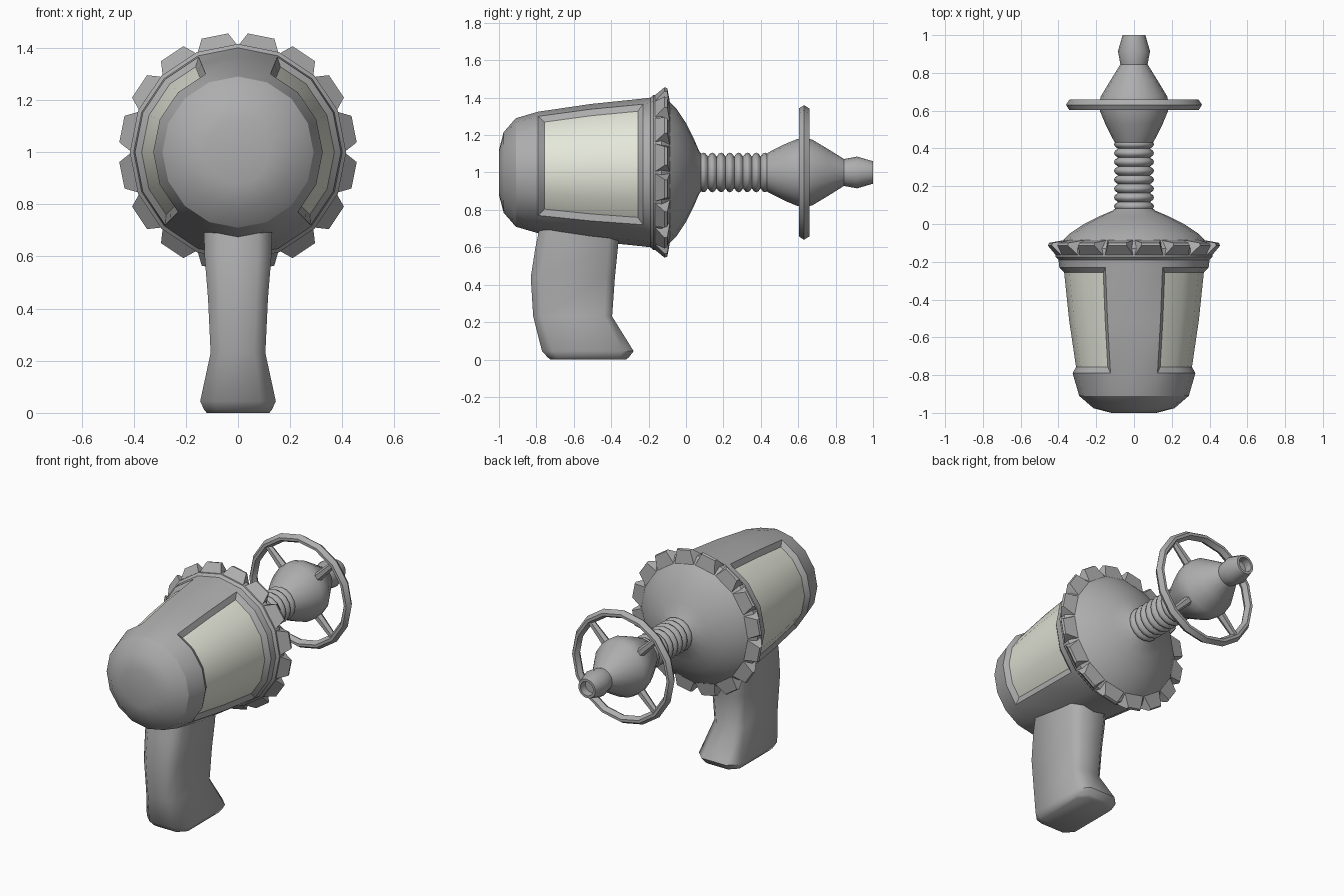
import bpy, bmesh, math
from mathutils import Matrix, Vector

if "Cube" in bpy.data.objects:
    bpy.data.objects.remove(bpy.data.objects["Cube"])

SEG = 16
AXIS_Z = 1.0


def material(name, rgb):
    m = bpy.data.materials.new(name)
    m.diffuse_color = (*rgb, 1)
    m.use_nodes = True
    m.node_tree.nodes["Principled BSDF"].inputs["Base Color"].default_value = m.diffuse_color
    return m


GREY = material("mid grey", (0.42, 0.42, 0.42))
PALE = material("pale window", (0.78, 0.80, 0.70))


def around(y, r, a):
    """Point at radius r and angle a (from straight up) about the gun axis."""
    return Vector((r * math.sin(a), y, AXIS_Z + r * math.cos(a)))


def finish(bm, name, angle=30, mats=(GREY,)):
    bmesh.ops.recalc_face_normals(bm, faces=bm.faces)
    me = bpy.data.meshes.new(name)
    bm.to_mesh(me)
    bm.free()
    ob = bpy.data.objects.new(name, me)
    bpy.context.collection.objects.link(ob)
    for m in mats:
        me.materials.append(m)
    bpy.ops.object.select_all(action='DESELECT')
    ob.select_set(True)
    bpy.context.view_layer.objects.active = ob
    bpy.ops.object.shade_smooth_by_angle(angle=math.radians(angle))
    return ob


def lathe(profile, closed=False, seg=SEG):
    """Turn (y, radius) points about the gun axis."""
    bm = bmesh.new()
    rings = []
    for y, r in profile:
        if r == 0:
            rings.append([bm.verts.new(around(y, 0, 0))] * seg)
        else:
            rings.append([bm.verts.new(around(y, r, math.tau * i / seg)) for i in range(seg)])
    pairs = list(zip(rings, rings[1:]))
    if closed:
        pairs.append((rings[-1], rings[0]))
    for a, b in pairs:
        for i in range(seg):
            j = (i + 1) % seg
            quad = list(dict.fromkeys((a[i], a[j], b[j], b[i])))
            bm.faces.new(quad)
    bmesh.ops.recalc_face_normals(bm, faces=bm.faces)
    return bm


# body shell with a sunken pale window on each side
bm = lathe([(-1, 0), (-1, .12), (-.975, .215), (-.91, .29), (-.79, .325), (-.51, .366),
            (-.23, .395), (-.19, .40), (-.175, .415), (-.13, .415), (-.10, .39),
            (-.05, .34), (0, .265), (.04, .185), (.07, .115), (.09, .09), (.09, 0)])
for side in (1, -1):
    window = []
    for f in bm.faces:
        c = f.calc_center_median()
        ang = math.degrees(math.atan2(side * c.x, c.z - AXIS_Z))
        if -.79 < c.y < -.23 and 22.5 < ang < 135:
            window.append(f)
    bmesh.ops.inset_region(bm, faces=window, thickness=.03, depth=-.022, use_even_offset=True)
    for f in window:
        f.material_index = 1
finish(bm, "body_shell", 32, (GREY, PALE))

# scalloped rim, one flared tooth per side of the body
bm = bmesh.new()
for i in range(SEG):
    c = math.tau * (i + .5) / SEG
    pts = [(-.17, .41, 11), (-.115, .457, 6.5), (-.10, .452, 6), (-.085, .37, 11)]
    vs = [bm.verts.new(around(y, r, c + s * math.radians(d))) for y, r, d in pts for s in (1, -1)]
    bmesh.ops.convex_hull(bm, input=vs)
finish(bm, "scalloped_rim", 35)

# ribbed barrel
ribs, y0, pitch = 8, .07, .047
prof = [(y0, 0)]
for i in range(ribs):
    y = y0 + i * pitch
    prof += [(y, .085), (y + .25 * pitch, .101), (y + .5 * pitch, .106), (y + .75 * pitch, .101)]
prof += [(y0 + ribs * pitch, .085), (y0 + ribs * pitch, 0)]
finish(lathe(prof), "ribbed_barrel", 50)

# bulb and hollow nozzle
finish(lathe([(.43, 0), (.43, .10), (.45, .112), (.53, .152), (.595, .179), (.635, .184),
              (.675, .176), (.76, .125), (.845, .072), (.915, .085), (1, .06),
              (1, .045), (.95, .045), (.95, 0)]), "bulb_nozzle", 35)

# ring around the bulb
finish(lathe([(.603, .342), (.631, .36), (.659, .342), (.659, .325), (.631, .308), (.603, .325)],
             closed=True), "halo_ring", 30)

# four diagonal spokes
bm = bmesh.new()
for i in range(4):
    a = math.radians(45 + 90 * i)
    d = around(0, 1, a) - Vector((0, 0, AXIS_Z))
    mat = Matrix.Translation(around(.631, .24, a)) @ d.to_track_quat('Z', 'Y').to_matrix().to_4x4()
    bmesh.ops.create_cone(bm, cap_ends=True, segments=6, radius1=.028, radius2=.02,
                          depth=.17, matrix=mat)
finish(bm, "ring_spokes", 30)

# grip: chamfered sections as (z, back y, front y, half width)
sections = [(0, -.725, -.32, .12), (.012, -.74, -.305, .13), (.045, -.77, -.28, .145),
            (.23, -.817, -.395, .105), (.44, -.83, -.38, .115), (.60, -.805, -.364, .128),
            (.74, -.775, -.352, .132)]
bm = bmesh.new()
rings = []
for z, yb, yf, w in sections:
    c = w * .4
    outline = [(w - c, yb), (w, yb + c), (w, yf - c), (w - c, yf),
               (c - w, yf), (-w, yf - c), (-w, yb + c), (c - w, yb)]
    rings.append([bm.verts.new((x, y, z)) for x, y in outline])
for a, b in zip(rings, rings[1:]):
    for i in range(8):
        bm.faces.new((a[i], a[(i + 1) % 8], b[(i + 1) % 8], b[i]))
bm.faces.new(rings[0])
bm.faces.new(rings[-1])
finish(bm, "grip", 50)
